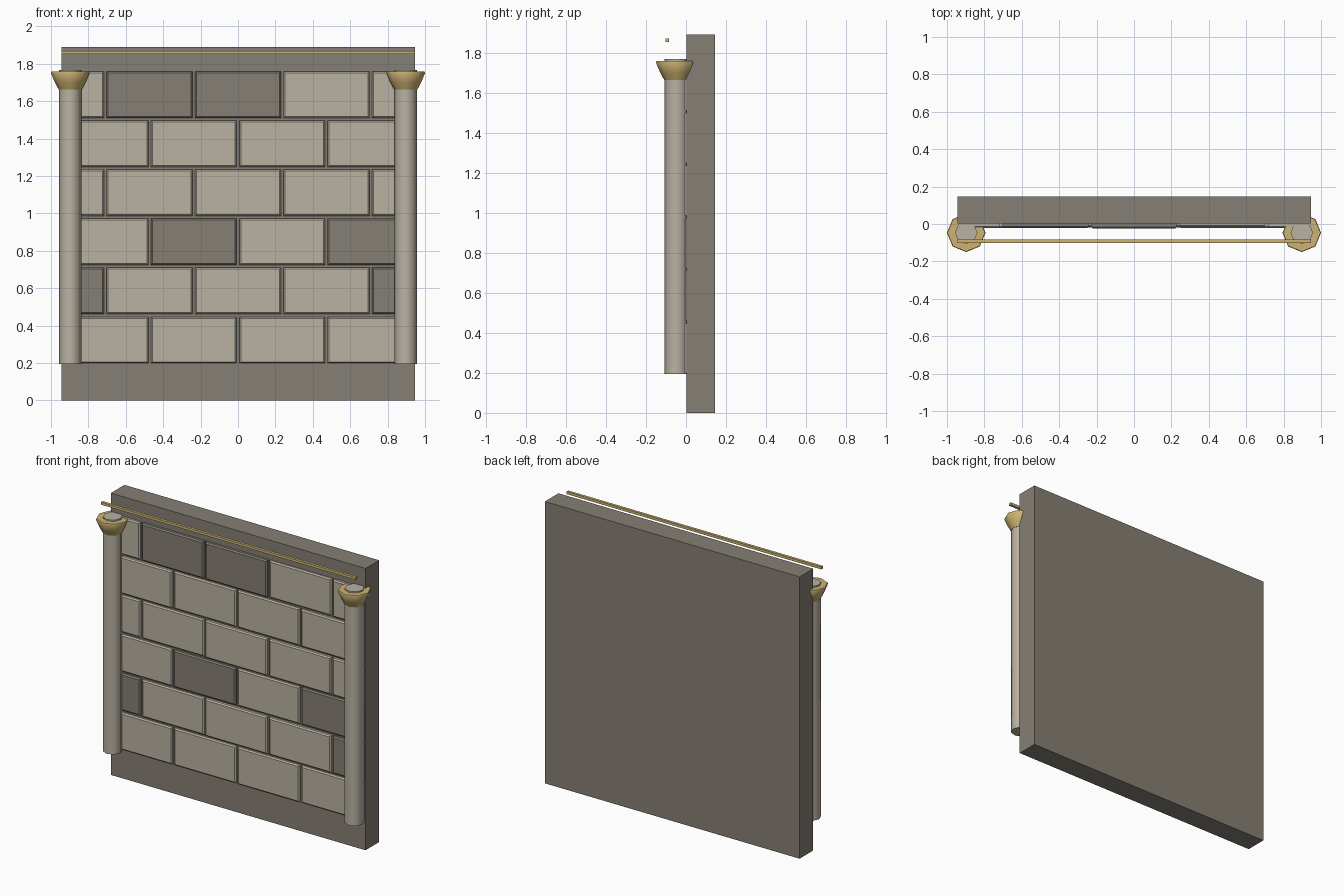
import bpy, bmesh, math, random

if "Cube" in bpy.data.objects:
    bpy.data.objects.remove(bpy.data.objects["Cube"])

random.seed(4)


def material(name, rgb):
    m = bpy.data.materials.new(name)
    m.diffuse_color = (*rgb, 1.0)
    m.use_nodes = True
    m.node_tree.nodes["Principled BSDF"].inputs["Base Color"].default_value = m.diffuse_color
    return m


DARK = material("dark stone", (0.235, 0.214, 0.176))
LIGHT = material("light stone", (0.49, 0.445, 0.365))
GOLD = material("gold", (0.61, 0.45, 0.17))


def finish(name, bm, mat):
    bmesh.ops.recalc_face_normals(bm, faces=bm.faces)
    me = bpy.data.meshes.new(name)
    bm.to_mesh(me)
    bm.free()
    me.materials.append(mat)
    ob = bpy.data.objects.new(name, me)
    bpy.context.collection.objects.link(ob)
    return ob


def box(name, lo, hi, mat, bevel=0.0):
    bm = bmesh.new()
    bmesh.ops.create_cube(bm, size=1.0)
    for v in bm.verts:
        for i in range(3):
            v.co[i] = lo[i] if v.co[i] < 0 else hi[i]
    if bevel:
        # soften the rim of the front face only
        rim = [e for e in bm.edges if all(v.co.y == min(lo[1], hi[1]) or
               abs(v.co.y - lo[1]) < 1e-6 for v in e.verts)]
        bmesh.ops.bevel(bm, geom=rim, offset=bevel, segments=1, affect='EDGES')
    return finish(name, bm, mat)


def turned(name, x, y, profile, mat, sides=8):
    """Capped solid of revolution from (radius, z) pairs."""
    bm = bmesh.new()
    rings = []
    for r, z in profile:
        rings.append([bm.verts.new((x + r * math.cos(2 * math.pi * k / sides),
                                    y + r * math.sin(2 * math.pi * k / sides), z))
                      for k in range(sides)])
    for a, b in zip(rings, rings[1:]):
        for k in range(sides):
            n = (k + 1) % sides
            bm.faces.new((a[k], a[n], b[n], b[k]))
    bm.faces.new(rings[0])
    bm.faces.new(rings[-1])
    return finish(name, bm, mat)


def smooth(ob, degrees):
    bpy.ops.object.select_all(action='DESELECT')
    ob.select_set(True)
    bpy.context.view_layer.objects.active = ob
    bpy.ops.object.shade_smooth_by_angle(angle=math.radians(degrees))


# Wall slab
HALF, FRONT = 0.945, 0.002
box("wall", (-HALF, FRONT, 0), (HALF, 0.146, 1.89), DARK)

# Running-bond bricks, half bricks closing every second row
WIDTH, PITCH, BASE, GAP = 0.4725, 0.2625, 0.192, 0.007
dark_bricks = {(1, 0), (1, 4), (2, 1), (2, 3), (5, 1), (5, 2)}
for row in range(6):
    shift = WIDTH / 2 if row % 2 else 0
    for col in range(5 if row % 2 else 4):
        left = max(-HALF, -HALF - shift + col * WIDTH)
        right = min(HALF, -HALF - shift + (col + 1) * WIDTH)
        z = BASE + row * PITCH
        depth = random.uniform(0.016, 0.026)
        box("brick", (left + GAP, FRONT - depth, z + GAP),
            (right - GAP, FRONT + 0.01, z + PITCH - GAP),
            DARK if (row, col) in dark_bricks else LIGHT, bevel=0.008)

# Columns with flared capitals
for side in (-1, 1):
    x, y = side * 0.897, -0.047
    smooth(turned("column_shaft", x, y, [(0.06, 0.195), (0.06, 1.767)], LIGHT), 50)
    smooth(turned("column_capital", x, y,
                  [(0.062, 1.663), (0.082, 1.70), (0.103, 1.75), (0.100, 1.758)], GOLD), 50)

# Gilded rail across the top
box("top_rail", (-HALF, -0.102, 1.852), (HALF, -0.084, 1.869), GOLD)
